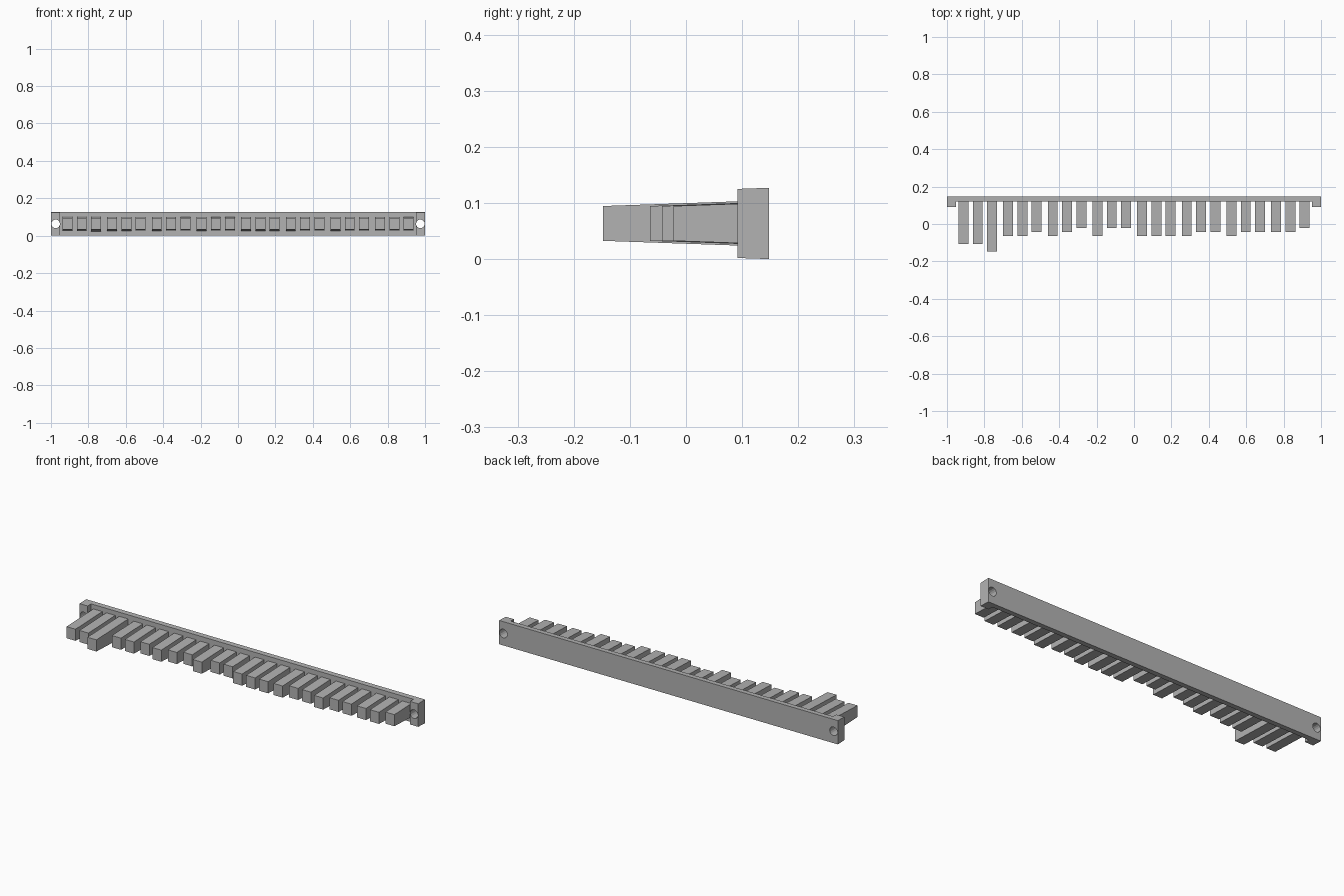
import bpy
import bmesh
import math

if "Cube" in bpy.data.objects:
    bpy.data.objects.remove(bpy.data.objects["Cube"], do_unlink=True)

grey = bpy.data.materials.new("plain grey")
grey.use_nodes = True
colour = (0.45, 0.45, 0.45, 1)
grey.diffuse_color = colour
grey.node_tree.nodes["Principled BSDF"].inputs["Base Color"].default_value = colour

MID_Z = 0.0635
DRAFT = math.tan(math.radians(2))
BACK, PLATE_FRONT, EAR_FRONT = 0.148, 0.12, 0.092


def drafted_solid(name, outline, half_height, ref_y):
    """Extrude a plan outline up and down, thinning towards the front."""
    bm = bmesh.new()
    rings = []
    for side in (-1, 1):
        rings.append([bm.verts.new((x, y, MID_Z + side * (half_height + (y - ref_y) * DRAFT)))
                      for x, y in outline])
    low, high = rings
    bm.faces.new(low[::-1])
    bm.faces.new(high)
    for i in range(len(outline)):
        j = (i + 1) % len(outline)
        bm.faces.new((low[i], low[j], high[j], high[i]))
    bmesh.ops.recalc_face_normals(bm, faces=bm.faces)
    mesh = bpy.data.meshes.new(name)
    bm.to_mesh(mesh)
    bm.free()
    mesh.materials.append(grey)
    obj = bpy.data.objects.new(name, mesh)
    bpy.context.collection.objects.link(obj)
    return obj


# Back rail with a thicker ear at each end
right_half = [(-1, BACK), (-1, EAR_FRONT), (-0.952, EAR_FRONT), (-0.952, PLATE_FRONT)]
left_half = [(-x, y) for x, y in reversed(right_half)]
rail = drafted_solid("back_rail", right_half + left_half, MID_Z, BACK)

# Screw holes through the ears
for side, x in (("right", -0.975), ("left", 0.975)):
    bpy.ops.mesh.primitive_cylinder_add(vertices=16, radius=0.023, depth=0.3,
                                        location=(x, 0.12, MID_Z),
                                        rotation=(math.pi / 2, 0, 0))
    cutter = bpy.context.object
    cutter.name = side + "_hole_cutter"
    cutter.data.materials.append(grey)
    cutter.hide_render = True
    cutter.hide_set(True)
    cut = rail.modifiers.new(side + "_hole", 'BOOLEAN')
    cut.operation = 'DIFFERENCE'
    cut.solver = 'EXACT'
    cut.object = cutter

# Bars in groups of three; each digit picks how far a bar reaches forward
STEP = 0.021
reach = "446" "221" "210" "200" "222" "211" "211" "110"
for n, level in enumerate(reach):
    group, place = divmod(n, 3)
    x = -0.912 + 0.2388 * group + 0.0765 * place
    tip = -0.022 - STEP * int(level)
    a, b = x - 0.0265, x + 0.0265
    drafted_solid(f"bar_{n + 1}",
                  [(a, PLATE_FRONT + 0.002), (a, tip), (b, tip), (b, PLATE_FRONT + 0.002)],
                  0.031, tip)
